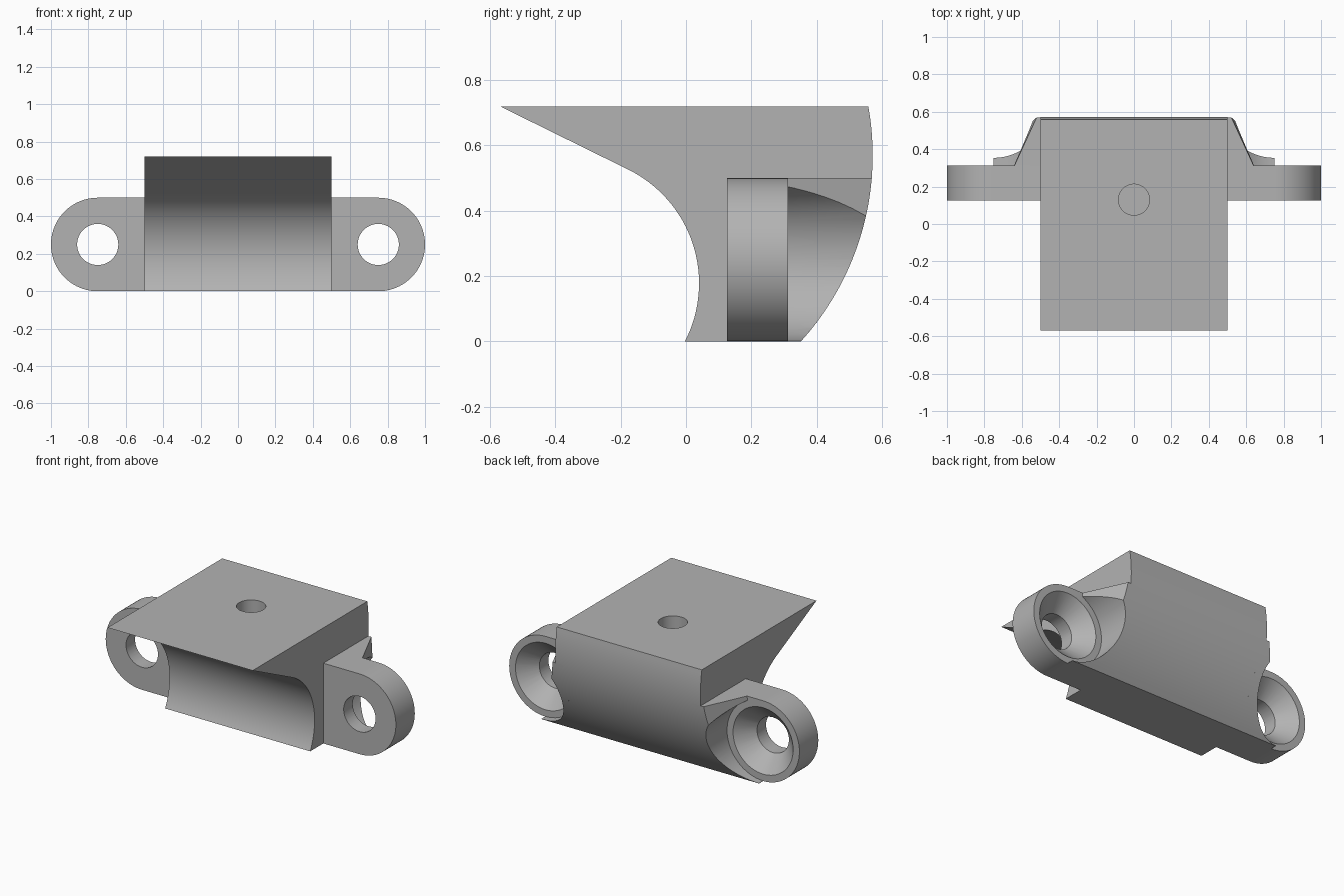
import bpy, bmesh
from math import sin, cos, pi, sqrt, radians
from mathutils import Matrix

cube = bpy.data.objects.get("Cube")
if cube:
    bpy.data.objects.remove(cube, do_unlink=True)

GREY = (0.45, 0.45, 0.45, 1)
grey = bpy.data.materials.new("plain grey")
grey.use_nodes = True
grey.diffuse_color = GREY
grey.node_tree.nodes["Principled BSDF"].inputs["Base Color"].default_value = GREY

BACK, FRONT, TAB_Z = 0.312, 0.126, 0.25     # tab planes and screw height
SCREW_X, TAB_R = 0.75, 0.25


def finish(name, bm):
    bmesh.ops.recalc_face_normals(bm, faces=bm.faces)
    mesh = bpy.data.meshes.new(name)
    bm.to_mesh(mesh)
    bm.free()
    mesh.materials.append(grey)
    ob = bpy.data.objects.new(name, mesh)
    bpy.context.collection.objects.link(ob)
    return ob


def prism(name, base, shift):
    """Extrude a closed outline of 3D points along shift."""
    bm = bmesh.new()
    face = bm.faces.new([bm.verts.new(p) for p in base])
    new = bmesh.ops.extrude_face_region(bm, geom=[face])["geom"]
    verts = [v for v in new if isinstance(v, bmesh.types.BMVert)]
    bmesh.ops.translate(bm, verts=verts, vec=shift)
    return finish(name, bm)


def cone_y(name, x, z, y0, y1, r0, r1):
    """Round cutter along the y axis."""
    bm = bmesh.new()
    m = Matrix.Translation((x, (y0 + y1) / 2, z)) @ Matrix.Rotation(-pi / 2, 4, "X")
    bmesh.ops.create_cone(bm, cap_ends=True, segments=64, radius1=r0,
                          radius2=r1, depth=y1 - y0, matrix=m)
    return finish(name, bm)


def modify(ob, kind, **settings):
    mod = ob.modifiers.new(kind.lower(), kind)
    for key, value in settings.items():
        setattr(mod, key, value)
    bpy.ops.object.select_all(action="DESELECT")
    bpy.context.view_layer.objects.active = ob
    ob.select_set(True)
    bpy.ops.object.modifier_apply(modifier=mod.name)


def cut(ob, *cutters):
    for cutter in cutters:
        modify(ob, "BOOLEAN", operation="DIFFERENCE", solver="EXACT", object=cutter)
        bpy.data.objects.remove(cutter, do_unlink=True)


def smooth(ob):
    bpy.ops.object.select_all(action="DESELECT")
    bpy.context.view_layer.objects.active = ob
    ob.select_set(True)
    bpy.ops.object.shade_smooth_by_angle(angle=radians(25))


def back_y(z):
    """Bulged rear surface."""
    return 0.572 - 0.849 + sqrt(0.849 ** 2 - (z - 0.57) ** 2)


def back_curve(top, n=24):
    return [(back_y(top * i / n), top * i / n) for i in range(n + 1)]


# Main block: wedge overhang, concave front, bulged rear
front = [(-0.57, 0.72)]
for i in range(33):
    a = radians(63.4 - i * (63.4 + 27.3) / 32)
    front.append((-0.348 + 0.388 * cos(a), max(0, 0.178 + 0.388 * sin(a))))
outline = front + back_curve(0.72)
body = prism("body", [(-0.5, y, z) for y, z in outline], (1, 0, 0))
bm = bmesh.new()
bmesh.ops.create_cone(bm, cap_ends=True, segments=64, radius1=0.083, radius2=0.083,
                      depth=0.8, matrix=Matrix.Translation((0, 0.13, 0.76)))
cut(body, finish("top_hole_cutter", bm))
smooth(body)

# Rounded screw tabs with countersunk holes
rim = [(0.45, FRONT, 0)]
for i in range(41):
    a = -pi / 2 + pi * i / 40
    rim.append((SCREW_X + TAB_R * cos(a), FRONT, TAB_Z + TAB_R * sin(a)))
rim.append((0.45, FRONT, 2 * TAB_R))
tabs = prism("screw_tabs", rim, (0, BACK - FRONT, 0))
cut(tabs,
    cone_y("hole_cutter", SCREW_X, TAB_Z, 0, 0.5, 0.11, 0.11),
    cone_y("countersink_cutter", SCREW_X, TAB_Z, BACK - 0.11, BACK + 0.01, 0.097, 0.217))
modify(tabs, "MIRROR")
smooth(tabs)

# Rear gussets, cleared around the screw axis and trimmed by a slanted plane
section = [(0.29, 0)] + back_curve(0.5) + [(0.29, 0.5)]
gussets = prism("rear_gussets", [(0.45, y, z) for y, z in section], (0.3, 0, 0))
slant = [(0.668, 0.25), (0.512, 0.588), (0.9, 0.588), (0.9, 0.25)]
trim = prism("slant_cutter", [(x, y, 0.55) for x, y in slant], (0, 0, -0.3))
for v in trim.data.vertices:                # lean the slanted side outward below
    if v.co.x < 0.8:
        v.co.x += 0.1 * (0.5 - v.co.z)
cut(gussets, cone_y("driver_cutter", SCREW_X, TAB_Z, 0.2, 0.8, 0.2485, 0.2485), trim)
modify(gussets, "MIRROR")
smooth(gussets)
